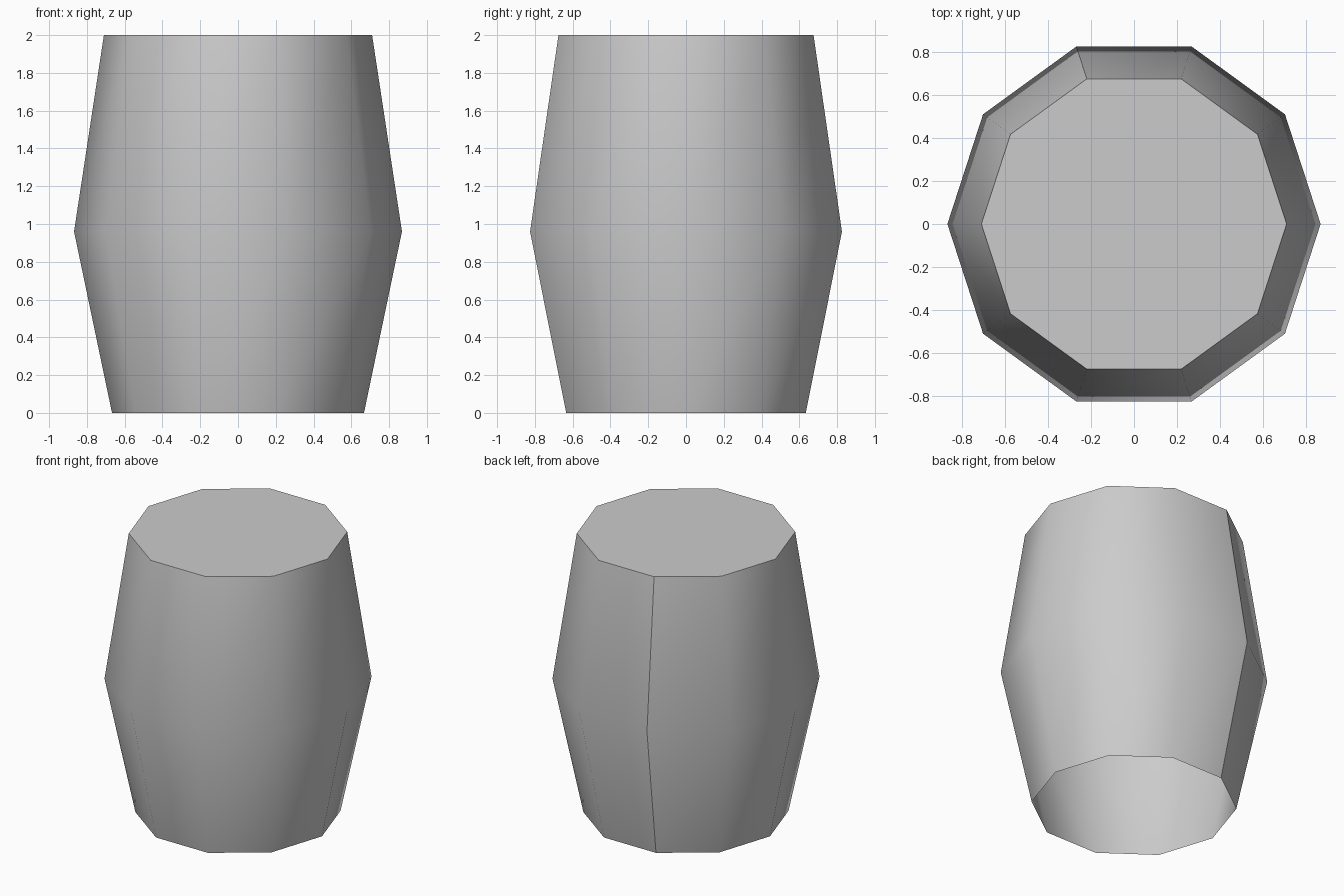
import bpy, bmesh
from math import radians, tau, cos, sin
from mathutils import Vector

cube = bpy.data.objects.get("Cube")
if cube:
    bpy.data.objects.remove(cube, do_unlink=True)

SIDES = 10
START = radians(108)          # angle of the open seam
PROFILE = [(0.667, 0), (0.868, 0.96), (0.71, 2)]   # radius, height

grey = bpy.data.materials.new("light_grey")
grey.use_nodes = True
grey.diffuse_color = (0.6, 0.6, 0.6, 1)
grey.node_tree.nodes["Principled BSDF"].inputs["Base Color"].default_value = (0.6, 0.6, 0.6, 1)


def finish(name, bm, smooth):
    mesh = bpy.data.meshes.new(name)
    for face in bm.faces:
        face.smooth = smooth
    bm.to_mesh(mesh)
    bm.free()
    mesh.materials.append(grey)
    obj = bpy.data.objects.new(name, mesh)
    bpy.context.collection.objects.link(obj)
    return obj


# Barrel wall: a bulging profile spun round, open below, with one unmerged seam
bm = bmesh.new()
verts = [bm.verts.new((r * cos(START), r * sin(START), z)) for r, z in PROFILE]
edges = [bm.edges.new(pair) for pair in zip(verts, verts[1:])]
bmesh.ops.spin(bm, geom=verts + edges, cent=(0, 0, 0), axis=(0, 0, 1),
               angle=tau, steps=SIDES, use_merge=False, use_duplicate=False)
bm.normal_update()
inward = [f for f in bm.faces
          if f.normal.dot(f.calc_center_median() * Vector((1, 1, 0))) < 0]
bmesh.ops.reverse_faces(bm, faces=inward)
finish("barrel_wall", bm, True)

# Flat lid closing the top
bm = bmesh.new()
radius, height = PROFILE[-1]
lid = bm.faces.new([bm.verts.new((radius * cos(START + tau * i / SIDES),
                                  radius * sin(START + tau * i / SIDES), height))
                    for i in range(SIDES)])
finish("flat_lid", bm, False)
